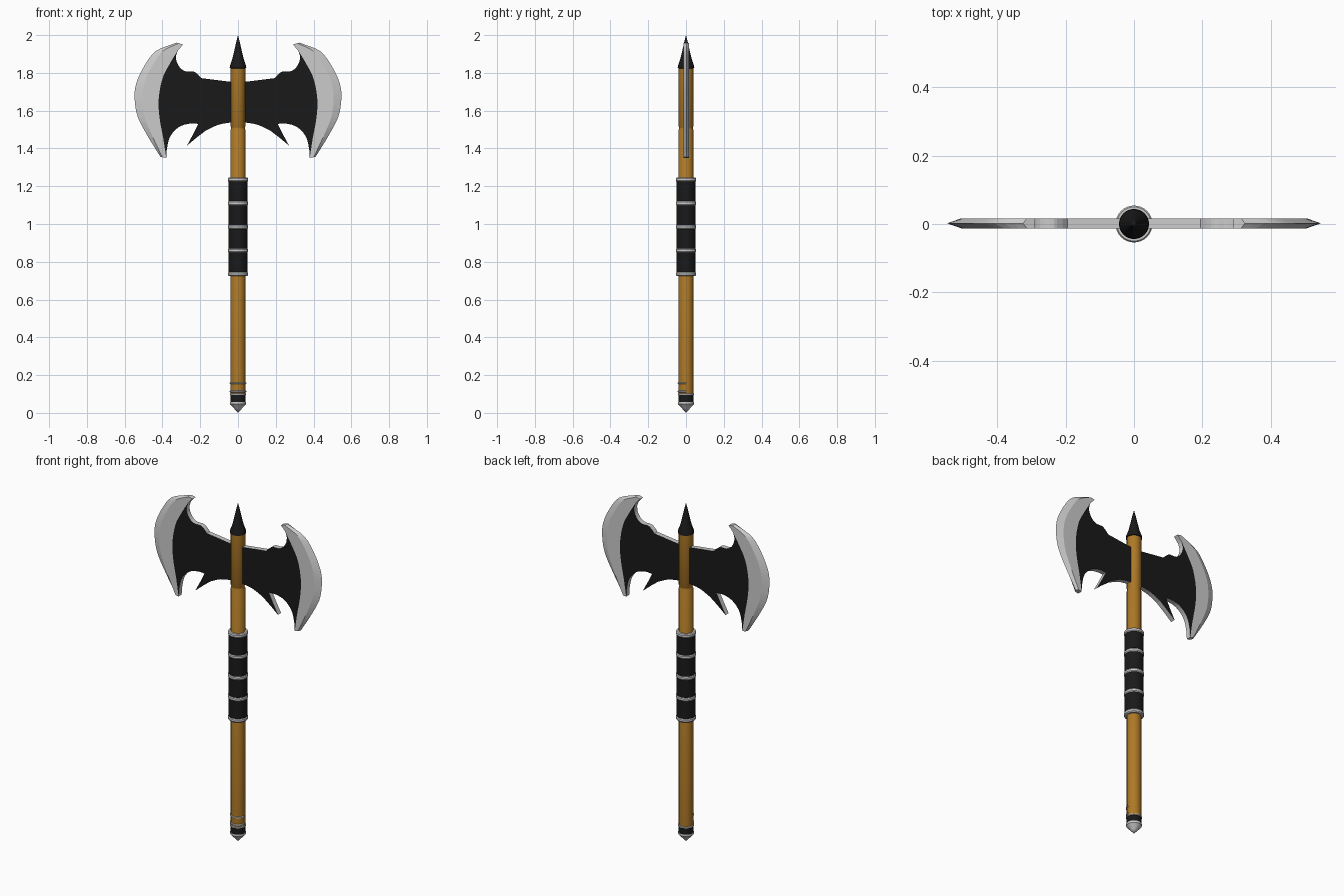
import bpy, bmesh, math
from mathutils import Vector

if "Cube" in bpy.data.objects:
    bpy.data.objects.remove(bpy.data.objects["Cube"])


def mat(name, rgb):
    m = bpy.data.materials.new(name)
    m.diffuse_color = (*rgb, 1)
    m.use_nodes = True
    m.node_tree.nodes["Principled BSDF"].inputs["Base Color"].default_value = m.diffuse_color
    return m


BLACK = mat("black", (0.01, 0.01, 0.01))
WOOD = mat("wood", (0.42, 0.19, 0.02))
STEEL = mat("steel", (0.55, 0.55, 0.55))


def finish(name, bm, mats, smooth=True):
    bmesh.ops.remove_doubles(bm, verts=bm.verts, dist=1e-5)
    bmesh.ops.recalc_face_normals(bm, faces=bm.faces)
    me = bpy.data.meshes.new(name)
    bm.to_mesh(me)
    bm.free()
    ob = bpy.data.objects.new(name, me)
    bpy.context.collection.objects.link(ob)
    for m in mats:
        me.materials.append(m)
    if smooth:
        bpy.ops.object.select_all(action='DESELECT')
        ob.select_set(True)
        bpy.context.view_layer.objects.active = ob
        bpy.ops.object.shade_smooth_by_angle(angle=math.radians(35))
    return ob


def lathe(name, profile, material, start=0, sweep=360, steps=32):
    """Turn a (radius, z) profile about the z axis."""
    bm = bmesh.new()
    rows = []
    for i in range(steps + 1):
        a = math.radians(start + sweep * i / steps)
        rows.append([bm.verts.new((r * math.cos(a), r * math.sin(a), z)) for r, z in profile])
    for a, b in zip(rows, rows[1:]):
        for j in range(len(profile) - 1):
            bm.faces.new((a[j], b[j], b[j + 1], a[j + 1]))
    bmesh.ops.dissolve_degenerate(bm, edges=bm.edges, dist=1e-6)
    return finish(name, bm, [material])


def ring_profile(r, z, h, inner=0.03):
    return [(inner, z - h), (r - 0.004, z - h), (r, z - h * 0.5), (r, z + h * 0.5),
            (r - 0.004, z + h), (inner, z + h)]


def rod(name, r, z0, z1, material):
    return lathe(name, [(0, z0), (r, z0), (r, z1), (0, z1)], material)


def curve(pts, n=4):
    """Catmull-Rom smoothing of a 2D polyline."""
    p = [Vector(q) for q in pts]
    p = [2 * p[0] - p[1]] + p + [2 * p[-1] - p[-2]]
    out = []
    for a, b, c, d in zip(p, p[1:], p[2:], p[3:]):
        for k in range(n):
            t = k / n
            out.append(0.5 * (2 * b + (c - a) * t + (2 * a - 5 * b + 4 * c - d) * t ** 2
                              + (3 * b - a - 3 * c + d) * t ** 3))
    return out + [p[-2]]


def mirror(ob):
    ob.modifiers.new("mirror", 'MIRROR').use_axis = (True, False, False)


# Handle shaft in two lengths with a groove between them
lathe("handle", [(0, 0.1), (0.039, 0.1), (0.039, 1.5), (0.036, 1.505), (0.036, 1.512),
                 (0.039, 1.517), (0.039, 1.83), (0, 1.83)], WOOD)

# Grip wraps between steel rings
for i in range(5):
    z = 0.735 + 0.125 * i
    lathe(f"grip_ring_{i + 1}", ring_profile(0.054, z, 0.011), STEEL)
    if i < 4:
        rod(f"grip_wrap_{i + 1}", 0.051, z + 0.011, z + 0.114, BLACK)

# Top spike
lathe("top_spike", [(0, 1.82), (0.044, 1.825), (0.042, 1.84), (0.031, 1.87), (0.019, 1.92),
                    (0.009, 1.965), (0, 2.0)], BLACK)

# Pommel with point, collar and rings
lathe("pommel_point", [(0, 0), (0.018, 0.02), (0.042, 0.046), (0.042, 0.058), (0, 0.058)], STEEL)
rod("pommel_collar", 0.04, 0.055, 0.1, BLACK)
lathe("pommel_ring", ring_profile(0.043, 0.098, 0.005), STEEL)
for i, z in enumerate((0.113, 0.157)):
    lathe(f"front_half_ring_{i + 1}", ring_profile(0.044, z, 0.005), STEEL, 180, 180, 16)

# Blade curves: inner line of the steel, and the cutting edge
Y0, H = 0.002, 0.0145
inner = curve([(.29, 1.95), (.32, 1.915), (.36, 1.85), (.40, 1.77), (.42, 1.66),
               (.415, 1.56), (.395, 1.45), (.38, 1.35)])
edge = curve([(.325, 1.96), (.435, 1.915), (.50, 1.83), (.54, 1.74), (.547, 1.66),
              (.53, 1.565), (.475, 1.46), (.41, 1.355)])

# Steel cutting blades, bevelled to an edge
bm = bmesh.new()
rows = []
for b, e in zip(inner, edge):
    r = e.lerp(b, 0.32)
    rows.append([bm.verts.new((p.x, Y0 + y, p.y)) for p, y in
                 ((b, -H), (r, -H), (e, 0), (r, H), (b, H))])
for a, b in zip(rows, rows[1:]):
    for j in range(5):
        k = (j + 1) % 5
        bm.faces.new((a[j], a[k], b[k], b[j]))
bm.faces.new(rows[0])
bm.faces.new(rows[-1])
mirror(finish("cutting_blade", bm, [STEEL], False))

# Black axe head plate with steel rim
bottom = curve([(.377, 1.395), (.365, 1.45), (.34, 1.49), (.30, 1.52), (.25, 1.532), (.21, 1.53)], 3)
barb = [Vector(p) for p in ((.235, 1.48), (.27, 1.415), (.22, 1.457))]
belly = curve([(.17, 1.495), (.105, 1.525), (.04, 1.537), (0, 1.54)], 3)
top = [Vector(p) for p in ((0, 1.75), (.04, 1.753), (.195, 1.772))]
hook = curve([(.21, 1.79), (.235, 1.807), (.275, 1.808), (.305, 1.825), (.325, 1.86), (.328, 1.89)], 3)
outline = inner[4:] + bottom + barb + belly + top + hook
bm = bmesh.new()
front = [bm.verts.new((p.x, Y0 - H, p.y)) for p in outline]
back = [bm.verts.new((p.x, Y0 + H, p.y)) for p in outline]
bm.faces.new(front)
bm.faces.new(back[::-1])
for i in range(len(outline)):
    k = (i + 1) % len(outline)
    if outline[i].x > 0 or outline[k].x > 0:
        bm.faces.new((front[i], front[k], back[k], back[i])).material_index = 1
mirror(finish("axe_head_plate", bm, [BLACK, STEEL], False))
